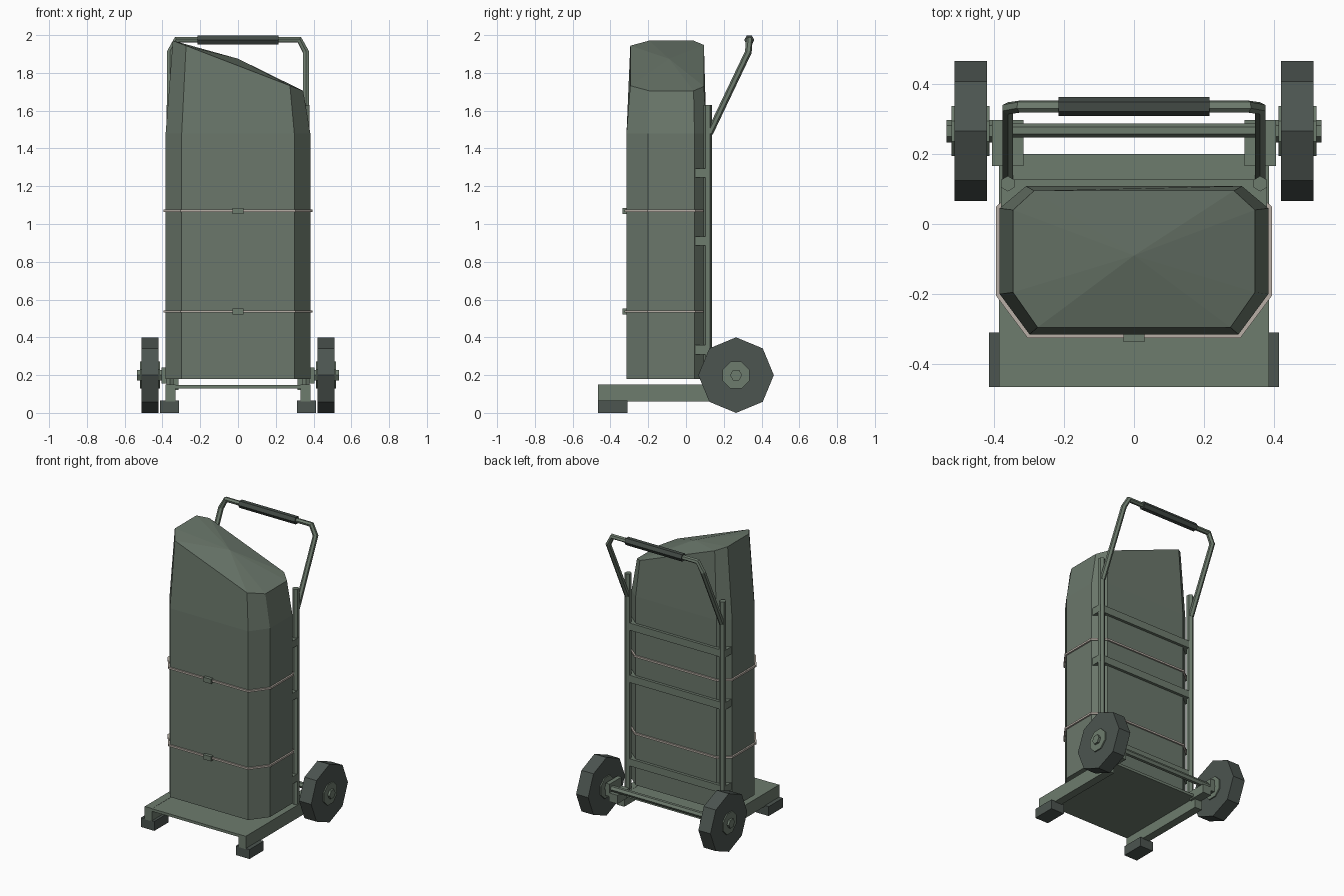
import bpy, bmesh, math
from mathutils import Vector

if "Cube" in bpy.data.objects:
    bpy.data.objects.remove(bpy.data.objects["Cube"])


def material(name, rgb):
    m = bpy.data.materials.new(name)
    m.diffuse_color = (*rgb, 1)
    m.use_nodes = True
    m.node_tree.nodes["Principled BSDF"].inputs["Base Color"].default_value = m.diffuse_color
    return m


SHELL = material("shell_green_grey", (0.145, 0.185, 0.147))
FRAME = material("frame_green_grey", (0.155, 0.20, 0.155))
RUBBER = material("dark_rubber", (0.072, 0.089, 0.08))
GRIP = material("dark_grip", (0.055, 0.068, 0.06))
STRAP = material("pale_strap", (0.48, 0.43, 0.38))


def finish(name, bm, mat):
    bmesh.ops.recalc_face_normals(bm, faces=bm.faces)
    me = bpy.data.meshes.new(name)
    bm.to_mesh(me)
    bm.free()
    me.materials.append(mat)
    ob = bpy.data.objects.new(name, me)
    bpy.context.collection.objects.link(ob)
    return ob


def box(name, x, y, z, mat):
    bm = bmesh.new()
    bmesh.ops.create_cube(bm, size=1)
    for v in bm.verts:
        v.co = [r[0] if c < 0 else r[1] for c, r in zip(v.co, (x, y, z))]
    return finish(name, bm, mat)


def tube(name, pts, r, n, mat, closed=False, phase=0.0, up=(1, 0, 0)):
    """Sweep an n-sided section along points with mitred joints."""
    bm = bmesh.new()
    pts = [Vector(p) for p in pts]
    k = len(pts)
    rings = []
    for i, p in enumerate(pts):
        a = pts[i - 1] if (i or closed) else None
        b = pts[(i + 1) % k] if (i < k - 1 or closed) else None
        d1 = (p - a).normalized() if a else (b - p).normalized()
        d2 = (b - p).normalized() if b else d1
        t = (d1 + d2).normalized()
        u = Vector(up)
        u = (u - t * u.dot(t))
        u = u.normalized() if u.length > 1e-4 else Vector((0, 1, 0))
        w = t.cross(u)
        rings.append([bm.verts.new(p + r * (u * math.cos(q) + w * math.sin(q)))
                      for q in (phase + 2 * math.pi * j / n for j in range(n))])
    for i in range(k if closed else k - 1):
        A, B = rings[i], rings[(i + 1) % k]
        for j in range(n):
            bm.faces.new((A[j], A[(j + 1) % n], B[(j + 1) % n], B[j]))
    if not closed:
        bm.faces.new(rings[0])
        bm.faces.new(rings[-1])
    return finish(name, bm, mat)


def outline(w, wc, f, fc, b, bc):
    """Chamfered rectangle: half width, front/back half edge and y values."""
    half = [(wc, f), (w, fc), (w, bc), (wc + 0.01, b)]
    return half + [(-x, y) for x, y in reversed(half)]


# Chamfered shell with a slanted, slightly domed top
bm = bmesh.new()
low = outline(0.383, 0.298, -0.315, -0.20, 0.108, 0.045)
top = outline(0.345, 0.275, -0.295, -0.195, 0.095, 0.04)
rings = [[bm.verts.new((x, y, z)) for x, y in low] for z in (0.18, 1.48)]
rings.append([bm.verts.new((x, y, 1.838 - 0.385 * x)) for x, y in top])
for A, B in zip(rings, rings[1:]):
    for j in range(8):
        bm.faces.new((A[j], A[(j + 1) % 8], B[(j + 1) % 8], B[j]))
bm.faces.new(rings[0])
apex = bm.verts.new((0, -0.09, 1.875))
for j in range(8):
    bm.faces.new((rings[2][j], rings[2][(j + 1) % 8], apex))
finish("shell_body", bm, SHELL)

# Straps and buckles
loop = outline(0.388, 0.301, -0.319, -0.202, 0.112, 0.047)
for i, z in enumerate((0.537, 1.07)):
    tube(f"strap_{i}", [(x, y, z) for x, y in loop], 0.009, 4, STRAP,
         closed=True, phase=math.pi / 4, up=(0, 0, 1))
    box(f"buckle_{i}", (-0.03, 0.03), (-0.337, -0.31), (z - 0.016, z + 0.016), FRAME)

# Base plate
box("base_plate", (-0.385, 0.385), (-0.465, 0.20), (0.13, 0.148), FRAME)

# Crossbars behind the shell
for i, z in enumerate((0.335, 0.91, 1.27)):
    box(f"crossbar_{i}", (-0.38, 0.38), (0.047, 0.127), (z - 0.025, z + 0.025), FRAME)

# Axle
tube("axle", [(-0.52, 0.267, 0.2), (0.52, 0.267, 0.2)], 0.02, 6, FRAME, up=(0, 1, 0))

for s, side in ((-1, "left"), (1, "right")):
    def X(a, b):
        return tuple(sorted((s * a, s * b)))

    # Rails, feet and axle brackets
    box(f"rail_{side}", X(0.33, 0.385), (-0.465, 0.20), (0.06, 0.149), FRAME)
    box(f"foot_{side}", X(0.312, 0.413), (-0.465, -0.31), (0, 0.065), RUBBER)
    box(f"bracket_{side}", X(0.315, 0.378), (0.165, 0.297), (0.12, 0.18), FRAME)
    box(f"bracket_plate_{side}", X(0.375, 0.405), (0.165, 0.297), (0.155, 0.24), FRAME)
    # Uprights
    tube(f"upright_{side}", [(s * 0.36, 0.115, 0.14), (s * 0.36, 0.115, 1.63)],
         0.022, 6, FRAME, up=(0, 1, 0))
    # Wheels with hubs and axle nuts
    for name, a, b, r, n, mat in (("wheel", 0.42, 0.512, 0.2, 8, RUBBER),
                                  ("hub", 0.412, 0.52, 0.077, 8, FRAME),
                                  ("axle_nut", 0.40, 0.535, 0.032, 6, FRAME)):
        tube(f"{name}_{side}", [(s * a, 0.265, 0.2), (s * b, 0.265, 0.2)], r, n, mat,
             phase=math.pi / 8 if name == "hub" else 0, up=(0, 1, 0))

# Bent push handle and grip
half = [(0.36, 0.125, 1.48), (0.36, 0.33, 1.91), (0.325, 0.335, 1.975)]
path = [(-x, y, z) for x, y, z in half] + half[::-1]
tube("push_handle", path, 0.018, 6, FRAME, up=(0, 1, -0.3))
tube("handle_grip", [(-0.215, 0.335, 1.974), (0.215, 0.335, 1.974)], 0.027, 6, GRIP, up=(0, 1, 0))
